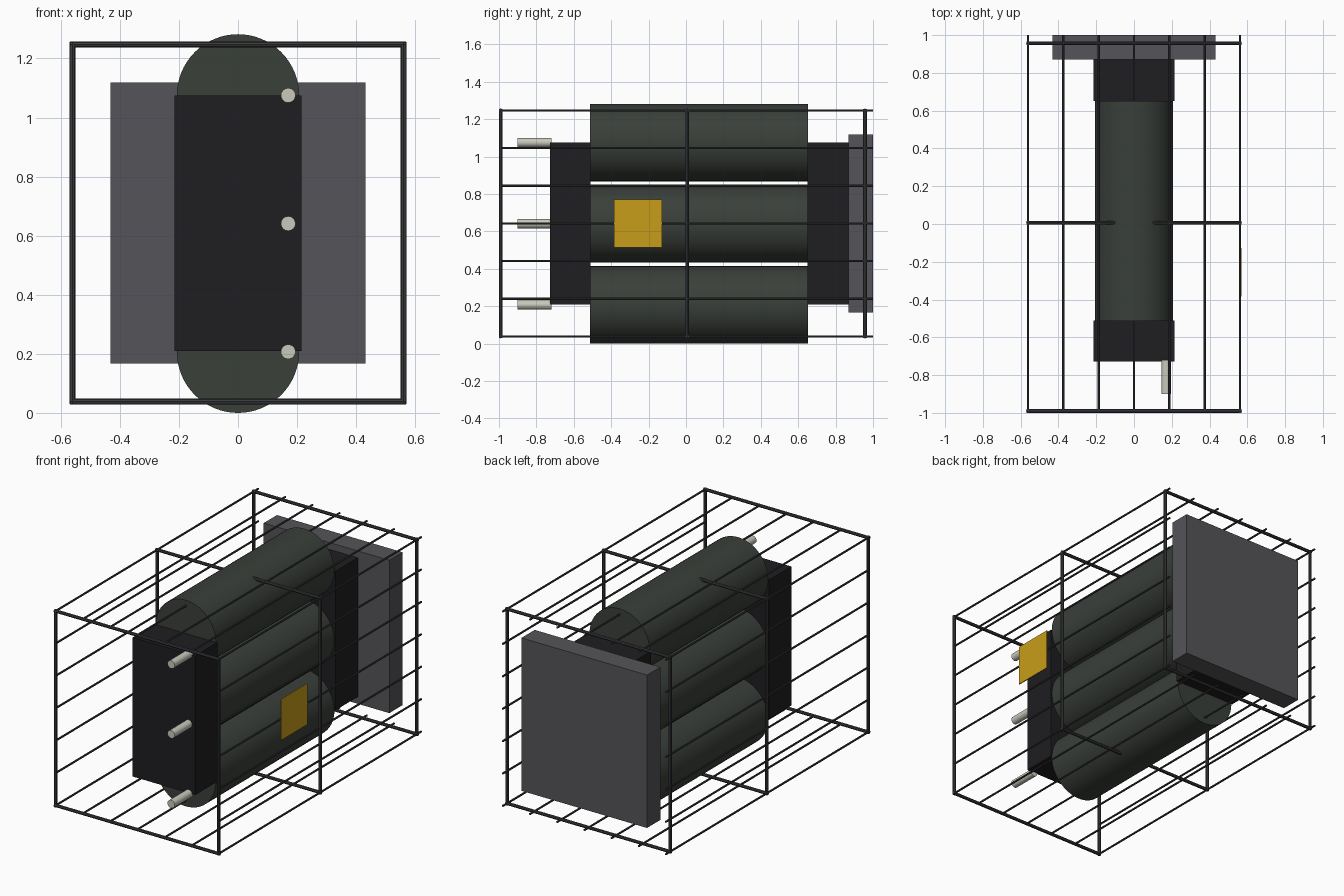
import bpy, math
from mathutils import Vector

if "Cube" in bpy.data.objects:
    bpy.data.objects.remove(bpy.data.objects["Cube"])


def mat(name, r, g, b):
    m = bpy.data.materials.new(name)
    m.diffuse_color = (r, g, b, 1)
    m.use_nodes = True
    m.node_tree.nodes["Principled BSDF"].inputs["Base Color"].default_value = m.diffuse_color
    return m


TANK = mat("tank_green_grey", 0.042, 0.05, 0.042)
BLACK = mat("black", 0.013, 0.013, 0.015)
PLATE = mat("plate_grey", 0.09, 0.09, 0.1)
FRAME = mat("frame_grey", 0.045, 0.045, 0.05)
PALE = mat("pale_pipe", 0.58, 0.58, 0.5)
YELLOW = mat("warning_yellow", 0.58, 0.34, 0.01)


def box(name, lo, hi, material):
    lo, hi = Vector(lo), Vector(hi)
    bpy.ops.mesh.primitive_cube_add(size=1, location=(lo + hi) / 2)
    o = bpy.context.object
    o.name = name
    o.scale = hi - lo
    o.data.materials.append(material)
    bpy.ops.object.transform_apply(location=False, rotation=False, scale=True)


def rod(name, a, b, radius, sides, material):
    a, b = Vector(a), Vector(b)
    d = b - a
    bpy.ops.mesh.primitive_cylinder_add(
        vertices=sides, radius=radius, depth=d.length, location=(a + b) / 2,
        rotation=d.to_track_quat('Z', 'Y').to_euler())
    o = bpy.context.object
    o.name = name
    o.data.materials.append(material)
    bpy.ops.object.shade_smooth_by_angle(angle=math.radians(40))


# Three stacked tanks, each with a pale outlet pipe at the front
R = 0.207
for i, z in enumerate((0.207, 0.641, 1.075)):
    rod(f"tank_{i + 1}", (0, -0.513, z), (0, 0.652, z), R, 64, TANK)
    rod(f"outlet_pipe_{i + 1}", (0.17, -0.9, z), (0.17, -0.72, z), 0.025, 16, PALE)

# End manifolds and rear plate
box("front_manifold", (-0.215, -0.728, 0.21), (0.215, -0.51, 1.075), BLACK)
box("rear_manifold", (-0.215, 0.65, 0.21), (0.215, 0.872, 1.075), BLACK)
box("rear_plate", (-0.432, 0.87, 0.167), (0.432, 1.0, 1.118), PLATE)

# Cage hoops
X, Z0, Z1 = 0.561, 0.038, 1.247
for name, y in (("front", -0.99), ("middle", 0.007), ("rear", 0.957)):
    for side, s in (("left", -1), ("right", 1)):
        rod(f"{name}_{side}_post", (s * X, y, Z0 - 0.008), (s * X, y, Z1 + 0.008), 0.01, 8, FRAME)
    for level, z in (("bottom", Z0), ("top", Z1)):
        rod(f"{name}_{level}_rail", (-X - 0.008, y, z), (X + 0.008, y, z), 0.01, 8, FRAME)

# Long cage bars: six spaces per face, shared at the corners
N = 6
for i in range(N + 1):
    x = -X + 2 * X * i / N
    for level, z in (("bottom", Z0), ("top", Z1)):
        rod(f"{level}_bar_{i + 1}", (x, -0.99, z), (x, 1.0, z), 0.006, 8, FRAME)
for i in range(1, N):
    z = Z0 + (Z1 - Z0) * i / N
    for side, s in (("left", -1), ("right", 1)):
        rod(f"{side}_bar_{i}", (s * X, -0.99, z), (s * X, 1.0, z), 0.006, 8, FRAME)

# Warning panel on the right side of the cage
box("warning_panel", (0.563, -0.384, 0.515), (0.569, -0.128, 0.77), YELLOW)
